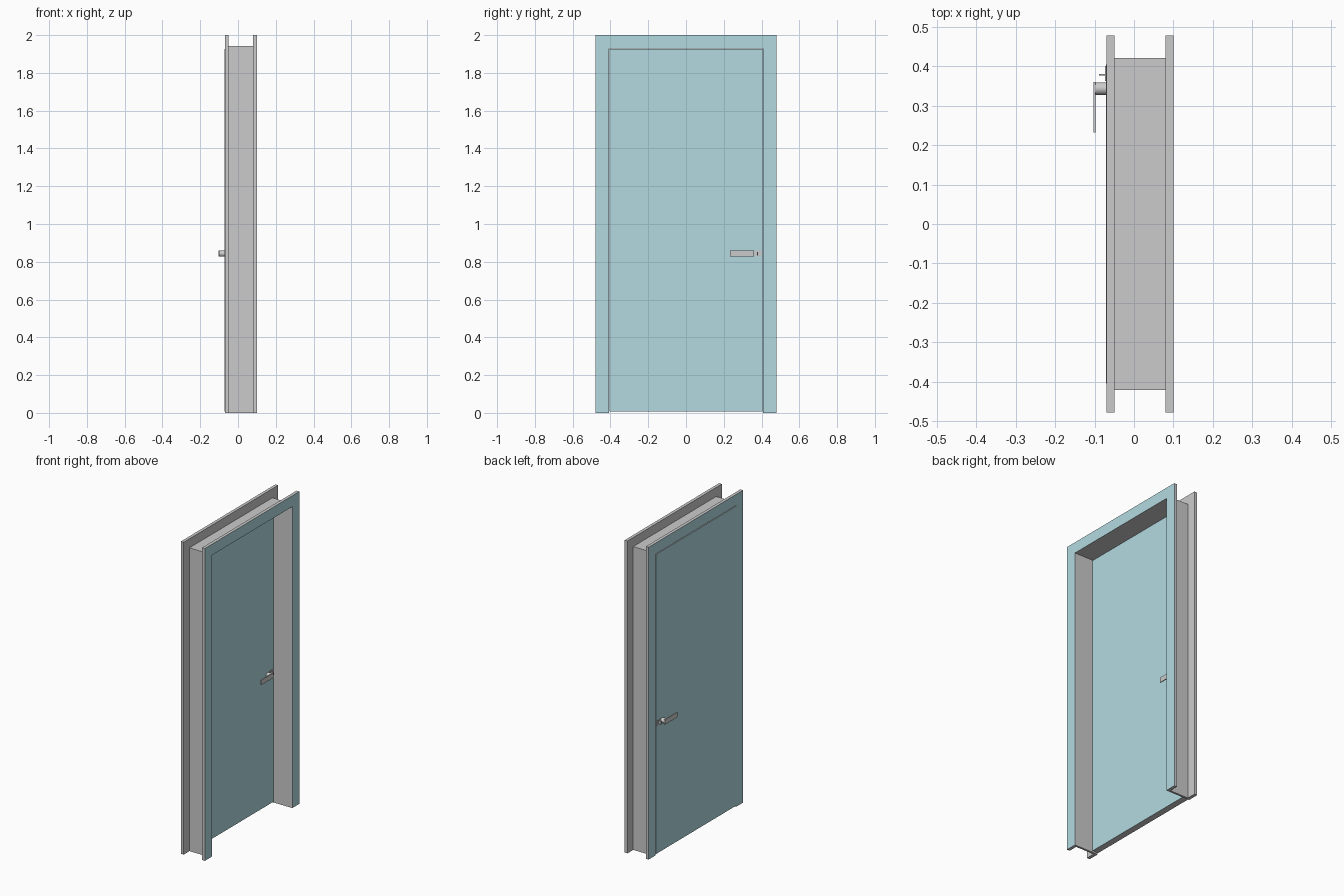
import bpy, bmesh, math
from mathutils import Matrix, Vector

if "Cube" in bpy.data.objects:
    bpy.data.objects.remove(bpy.data.objects["Cube"])

teal = bpy.data.materials.new("door_teal")
teal.diffuse_color = (0.45, 0.70, 0.75, 1)
teal.use_nodes = True
teal.node_tree.nodes["Principled BSDF"].inputs["Base Color"].default_value = teal.diffuse_color
grey = bpy.data.materials.new("edge_grey")
grey.diffuse_color = (0.8, 0.8, 0.8, 1)
grey.use_nodes = True
grey.node_tree.nodes["Principled BSDF"].inputs["Base Color"].default_value = grey.diffuse_color


def finish(name, bm, teal_sides=()):
    """Make an object; faces pointing to the given x directions become teal."""
    bmesh.ops.recalc_face_normals(bm, faces=bm.faces)
    bm.normal_update()
    me = bpy.data.meshes.new(name)
    if teal_sides:
        me.materials.append(grey)
        me.materials.append(teal)
        for f in bm.faces:
            f.material_index = int(any(f.normal.x * s > 0.9 for s in teal_sides))
    bm.to_mesh(me)
    bm.free()
    ob = bpy.data.objects.new(name, me)
    bpy.context.collection.objects.link(ob)
    return ob


def arch(name, x0, x1, oy, oz, iy, iz, teal_sides=()):
    """Three-sided frame: outline in y-z extruded along x."""
    outline = [(-oy, 0), (-oy, oz), (oy, oz), (oy, 0),
               (iy, 0), (iy, iz), (-iy, iz), (-iy, 0)]
    bm = bmesh.new()
    face = bm.faces.new([bm.verts.new((x0, y, z)) for y, z in outline])
    ext = bmesh.ops.extrude_face_region(bm, geom=[face], use_keep_orig=True)
    moved = [g for g in ext["geom"] if isinstance(g, bmesh.types.BMVert)]
    bmesh.ops.translate(bm, verts=moved, vec=(x1 - x0, 0, 0))
    return finish(name, bm, teal_sides)


def box(name, lo, hi, teal_sides=()):
    lo, hi = Vector(lo), Vector(hi)
    bm = bmesh.new()
    size = Matrix.Diagonal([abs(c) for c in hi - lo] + [1])
    bmesh.ops.create_cube(bm, size=1, matrix=Matrix.Translation((lo + hi) / 2) @ size)
    return finish(name, bm, teal_sides)


def rod(name, x0, x1, y, z, r):
    """Round bar along x."""
    bm = bmesh.new()
    m = Matrix.Translation(((x0 + x1) / 2, y, z)) @ Matrix.Rotation(math.pi / 2, 4, 'Y')
    bmesh.ops.create_cone(bm, cap_ends=True, segments=32, radius1=r, radius2=r,
                          depth=abs(x1 - x0), matrix=m)
    ob = finish(name, bm)
    for p in ob.data.polygons:
        p.use_smooth = len(p.vertices) == 4
    return ob


# Frame: lining through the wall with a casing on each face
arch("frame_lining", -0.05, 0.08, 0.42, 1.942, 0.407, 1.93)
arch("casing_outer", -0.07, -0.05, 0.478, 2.0, 0.407, 1.93, (-1,))
arch("casing_inner", 0.08, 0.10, 0.478, 2.0, 0.407, 1.93, (1,))

# Door leaf
LEAF = (-0.071, -0.03)
box("door_leaf", (LEAF[0], -0.404, 0.008), (LEAF[1], 0.404, 1.926), (-1, 1))

# Lever handle and lock on each face of the leaf
HZ = 0.843
for side, face, s in (("outer", LEAF[0], -1), ("inner", LEAF[1], 1)):
    tip = face + s * 0.031
    rod(f"handle_neck_{side}", face, tip - s * 0.004, 0.343, HZ, 0.016)
    box(f"handle_lever_{side}", (tip - s * 0.005, 0.232, HZ - 0.016),
        (tip, 0.36, HZ + 0.016))
    box(f"lock_plate_{side}", (face, 0.362, HZ - 0.016),
        (face + s * 0.002, 0.40, HZ + 0.016))
    box(f"thumb_turn_{side}", (face, 0.376, HZ - 0.010),
        (face + s * 0.018, 0.380, HZ + 0.010))
